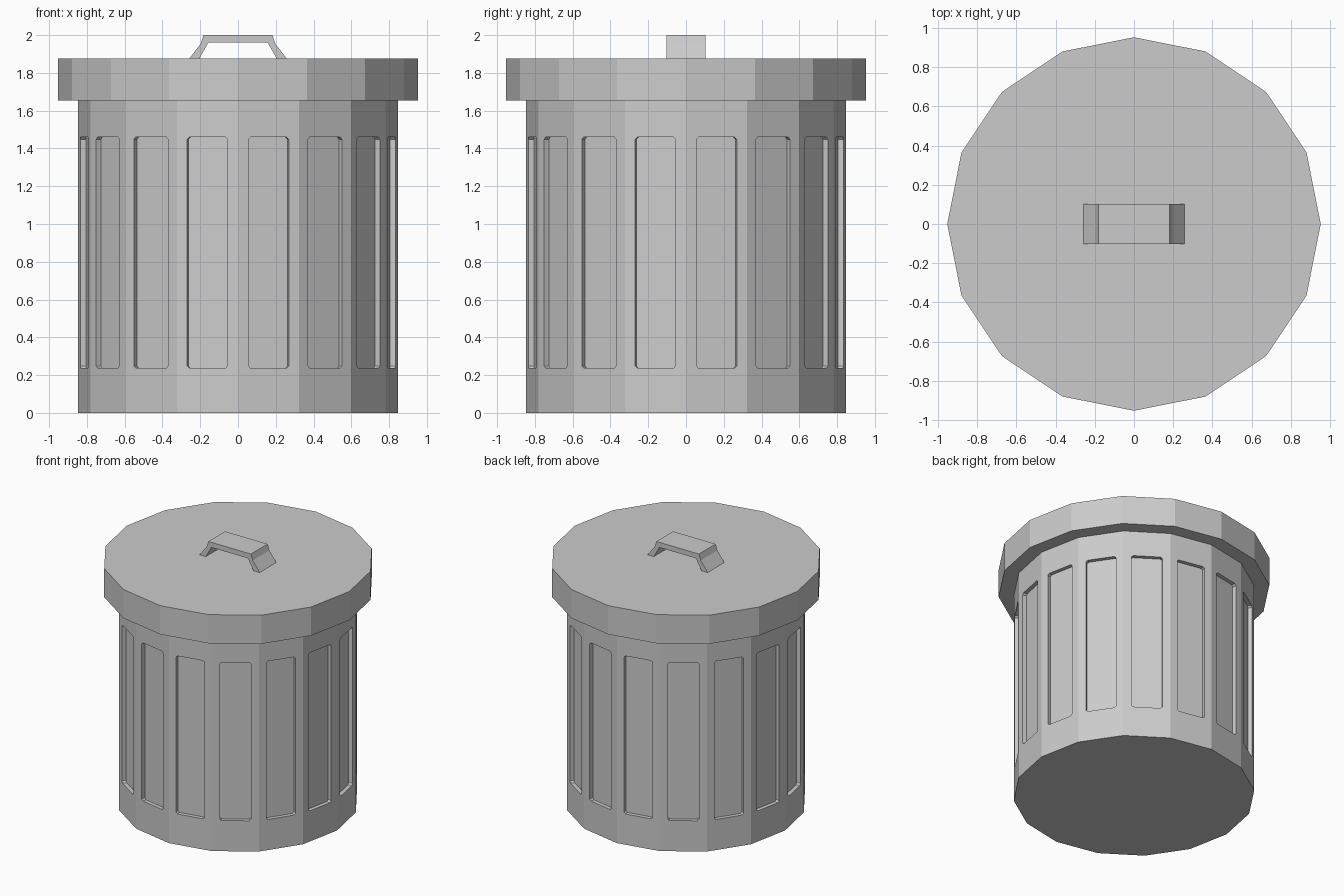
import bpy, bmesh
from math import pi, cos, radians
from mathutils import Matrix

if "Cube" in bpy.data.objects:
    bpy.data.objects.remove(bpy.data.objects["Cube"])

SIDES = 16
BODY_R, LID_R = 0.846, 0.952
LID_Z0, LID_Z1 = 1.655, 1.877


def make_object(name, bm):
    bmesh.ops.recalc_face_normals(bm, faces=bm.faces)
    mesh = bpy.data.meshes.new(name)
    bm.to_mesh(mesh)
    bm.free()
    obj = bpy.data.objects.new(name, mesh)
    bpy.context.collection.objects.link(obj)
    return obj


def extrude_polygon(bm, points, offset):
    face = bm.faces.new([bm.verts.new(p) for p in points])
    new = bmesh.ops.extrude_face_region(bm, geom=[face])["geom"]
    verts = [g for g in new if isinstance(g, bmesh.types.BMVert)]
    bmesh.ops.translate(bm, verts=verts, vec=offset)
    return list(face.verts) + verts


def drum(name, radius, z0, z1):
    bm = bmesh.new()
    bmesh.ops.create_cone(bm, cap_ends=True, segments=SIDES, radius1=radius, radius2=radius,
                          depth=z1 - z0, matrix=Matrix.Translation((0, 0, (z0 + z1) / 2)))
    return make_object(name, bm)


# Sixteen-sided bin body and overhanging lid
body = drum("bin_body", BODY_R, 0, LID_Z0 + 0.005)
drum("lid", LID_R, LID_Z0, LID_Z1)

# Recessed panel cutters, one per facet, with slightly clipped corners
bm = bmesh.new()
half, low, high, clip, depth = 0.109, 0.237, 1.46, 0.012, 0.03
floor = BODY_R * cos(pi / SIDES) - depth
outline = [(-half + clip, low), (half - clip, low), (half, low + clip), (half, high - clip),
           (half - clip, high), (-half + clip, high), (-half, high - clip), (-half, low + clip)]
for i in range(SIDES):
    verts = extrude_polygon(bm, [(floor, y, z) for y, z in outline], (0.1, 0, 0))
    bmesh.ops.rotate(bm, verts=verts, cent=(0, 0, 0),
                     matrix=Matrix.Rotation(radians(360 / SIDES) * (i + 0.5), 3, 'Z'))
cutter = make_object("panel_cutter", bm)
cutter.hide_render = True
cutter.hide_set(True)
cut = body.modifiers.new("panels", 'BOOLEAN')
cut.operation = 'DIFFERENCE'
cut.solver = 'EXACT'
cut.object = cutter

# Bent strap handle on the lid
bm = bmesh.new()
right = [(0.182, 2.0), (0.197, 1.955), (0.259, LID_Z1 - 0.003),
         (0.206, LID_Z1 - 0.003), (0.157, 1.96)]
profile = right + [(-x, z) for x, z in reversed(right)]
extrude_polygon(bm, [(x, -0.102, z) for x, z in profile], (0, 0.204, 0))
make_object("lid_handle", bm)
